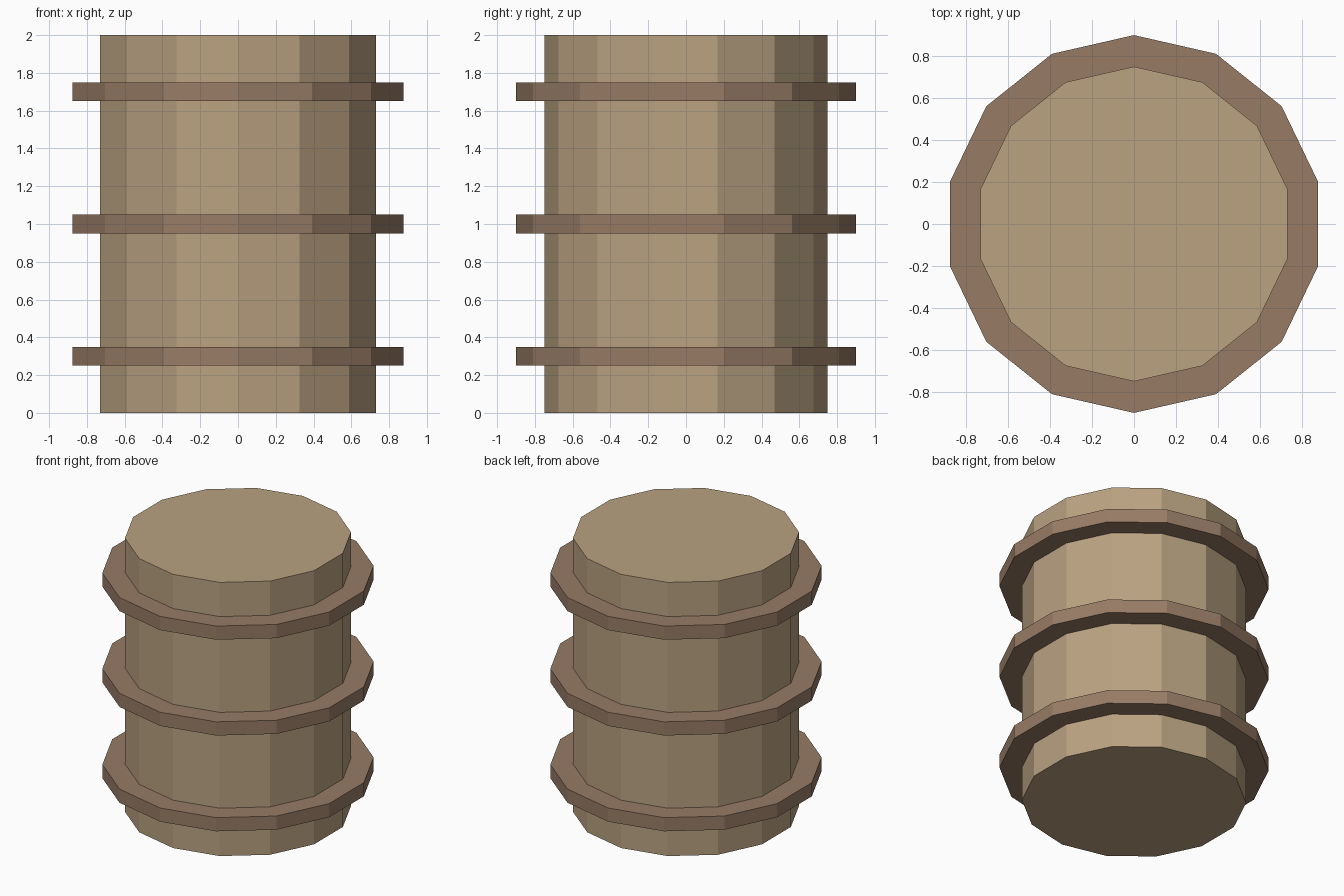
import bpy

if "Cube" in bpy.data.objects:
    bpy.data.objects.remove(bpy.data.objects["Cube"])

SIDES = 14


def material(name, color):
    mat = bpy.data.materials.new(name)
    mat.diffuse_color = (*color, 1.0)
    mat.use_nodes = True
    mat.node_tree.nodes["Principled BSDF"].inputs["Base Color"].default_value = mat.diffuse_color
    return mat


def drum(name, radius, bottom, top, mat):
    # Flat-shaded 14-sided cylinder between two heights
    bpy.ops.mesh.primitive_cylinder_add(
        vertices=SIDES, radius=radius, depth=top - bottom,
        location=(0, 0, (bottom + top) / 2))
    obj = bpy.context.object
    obj.name = name
    obj.data.materials.append(mat)
    return obj


wood = material("wood", (0.49, 0.36, 0.22))
band = material("band", (0.31, 0.20, 0.13))

# Barrel body
drum("barrel_body", 0.75, 0.0, 2.0, wood)

# Three hoops around the body
for label, z in (("lower", 0.3), ("middle", 1.0), ("upper", 1.7)):
    drum(label + "_hoop", 0.9, z - 0.05, z + 0.05, band)
